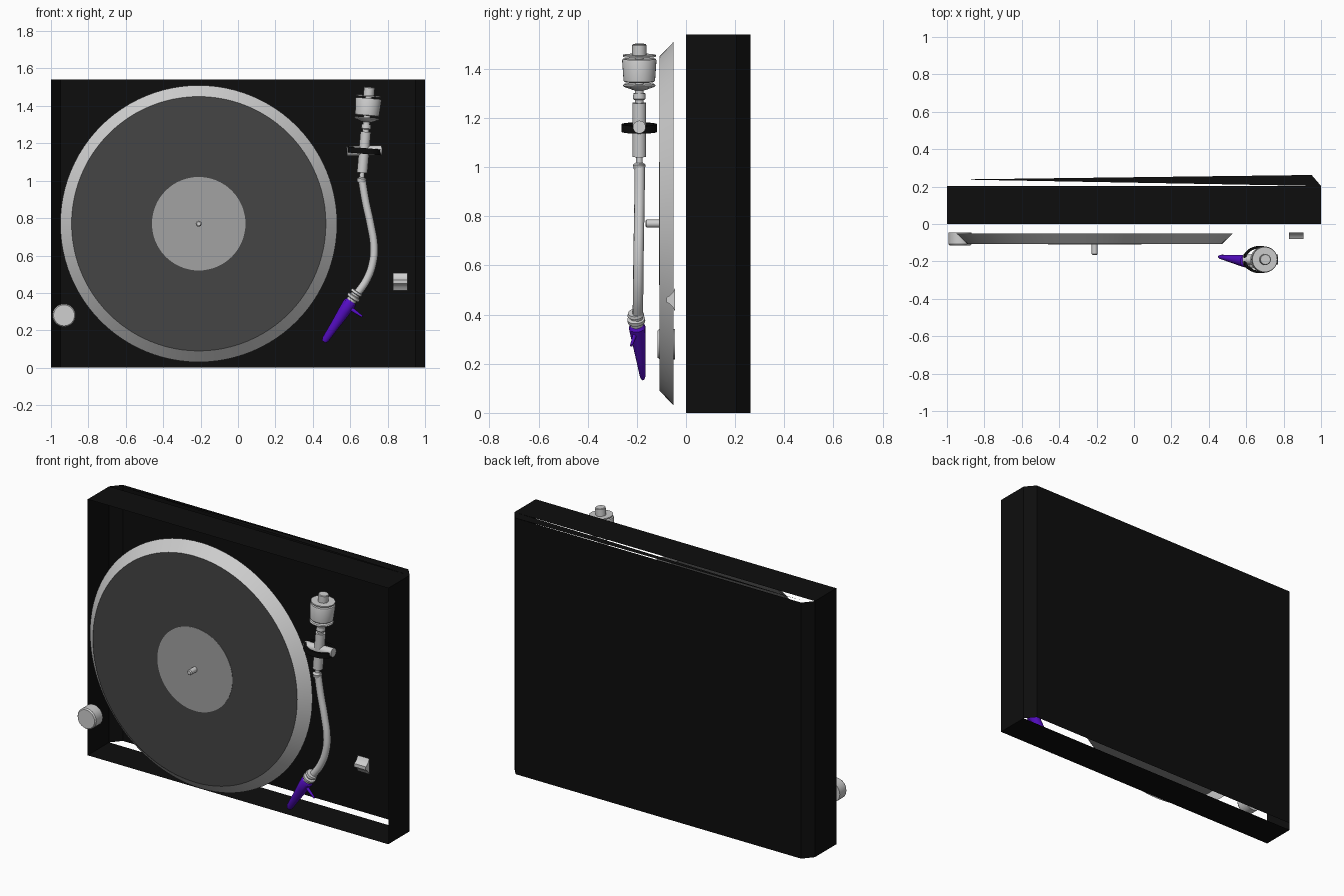
import bpy, bmesh, math
from mathutils import Vector

if "Cube" in bpy.data.objects:
    bpy.data.objects.remove(bpy.data.objects["Cube"])


def material(name, rgb):
    m = bpy.data.materials.new(name)
    m.diffuse_color = (*rgb, 1)
    m.use_nodes = True
    m.node_tree.nodes["Principled BSDF"].inputs["Base Color"].default_value = m.diffuse_color
    return m


BLACK = material("black", (0.004, 0.004, 0.004))
METAL = material("light metal", (0.62, 0.62, 0.62))
MAT = material("dark grey mat", (0.06, 0.06, 0.06))
LABEL = material("grey label", (0.36, 0.36, 0.36))
PURPLE = material("purple", (0.09, 0.004, 0.55))


def finish(name, bm, mat, smooth=True):
    me = bpy.data.meshes.new(name)
    bm.to_mesh(me)
    bm.free()
    ob = bpy.data.objects.new(name, me)
    bpy.context.collection.objects.link(ob)
    me.materials.append(mat)
    if smooth:
        bpy.ops.object.select_all(action='DESELECT')
        ob.select_set(True)
        bpy.context.view_layer.objects.active = ob
        bpy.ops.object.shade_smooth_by_angle(angle=math.radians(35))
    return ob


def loft(name, origin, direction, sections, mat, segs=32, caps=True):
    """Rings (distance, radius_a, radius_b) along a direction, skinned together."""
    o, d = Vector(origin), Vector(direction).normalized()
    v = Vector((0, 1, 0)) if abs(d.y) < 0.9 else Vector((0, 0, 1))
    u = v.cross(d).normalized()
    v = d.cross(u)
    bm = bmesh.new()
    rings = []
    for s in sections:
        t, ra, rb = s if len(s) == 3 else (s[0], s[1], s[1])
        rings.append([bm.verts.new(o + d * t + u * ra * math.cos(a) + v * rb * math.sin(a))
                      for a in (2 * math.pi * i / segs for i in range(segs))])
    for r0, r1 in zip(rings, rings[1:]):
        for i in range(segs):
            j = (i + 1) % segs
            bm.faces.new((r0[i], r0[j], r1[j], r1[i]))
    if caps:
        bm.faces.new(rings[0][::-1])
        bm.faces.new(rings[-1])
    return finish(name, bm, mat)


def rod(name, p, q, r, mat, segs=24):
    d = Vector(q) - Vector(p)
    return loft(name, p, d, [(0, r), (d.length, r)], mat, segs)


# Plinth: thin shell, open at the front, with chamfered rear corners
H, D, E = 1.54, 0.203, 0.262
outline = [(-1, 0), (-1, D), (-0.95, E), (0.95, E), (1, D), (1, 0)]
bm = bmesh.new()
low = [bm.verts.new((x, y, 0)) for x, y in outline]
top = [bm.verts.new((x, y, H)) for x, y in outline]
for i in range(5):
    bm.faces.new((low[i], top[i], top[i + 1], low[i + 1]))
for row in (low, top):
    bm.faces.new((row[0], row[1], row[4], row[5]))
# sliver closing part of the gap at the top rear
tip = bm.verts.new((-0.95, 0.238, H))
bm.faces.new((tip, top[4], top[3]))
finish("plinth", bm, BLACK, smooth=False)

# Platter, mat, label and spindle
CX, CZ = -0.21, 0.77
FWD = (0, -1, 0)
loft("platter_rim", (CX, -0.05, CZ), FWD, [(0, 0.74), (0.058, 0.68)], METAL, 96, caps=False)
loft("platter_mat", (CX, -0.105, CZ), FWD, [(0, 0.68), (0.003, 0.68)], MAT, 96)
loft("record_label", (CX, -0.108, CZ), FWD, [(0, 0.25), (0.002, 0.25)], LABEL, 64)
loft("spindle", (CX, -0.108, CZ), FWD, [(0, 0.016), (0.052, 0.016), (0.057, 0.011)], METAL, 16)

# Speed knob
loft("speed_knob", (-0.93, -0.045, 0.28), FWD,
     [(0, 0.062), (0.062, 0.062), (0.07, 0.056)], METAL, 32)

# Rocker switch: concave profile extruded sideways
profile = [(-0.045, 0.507), (-0.055, 0.488), (-0.068, 0.476), (-0.079, 0.470),
           (-0.079, 0.450), (-0.068, 0.444), (-0.055, 0.432), (-0.045, 0.413)]
bm = bmesh.new()
sides = [[bm.verts.new((x, y, z)) for y, z in profile] for x in (0.828, 0.905)]
bm.faces.new(sides[0])
bm.faces.new(sides[1][::-1])
for i in range(len(profile)):
    j = (i + 1) % len(profile)
    bm.faces.new((sides[0][i], sides[1][i], sides[1][j], sides[0][j]))
bmesh.ops.recalc_face_normals(bm, faces=bm.faces)
finish("rocker_switch", bm, METAL)

# Tonearm rear assembly, all turned on one slightly leaning axis
BASE, AXIS = (0.663, -0.19, 1.03), (0.04, 0, 0.47)
parts = {
    "pivot_tube": [(0.012, 0.028), (0.232, 0.028)],
    "neck": [(0.23, 0.018), (0.43, 0.018)],
    "neck_collar": [(0.245, 0.022), (0.25, 0.026), (0.272, 0.024)],
    "lower_weight_disc": [(0.285, 0.026), (0.298, 0.062), (0.304, 0.067), (0.309, 0.062)],
    "counterweight": [(0.318, 0.06), (0.322, 0.064), (0.405, 0.07), (0.412, 0.067)],
    "upper_weight_disc": [(0.421, 0.067), (0.428, 0.067)],
    "weight_cap": [(0.428, 0.029), (0.468, 0.029), (0.472, 0.026)],
    "arm_ferrule": [(-0.04, 0.022), (-0.02, 0.026), (-0.012, 0.014), (0.014, 0.012)],
}
for name, prof in parts.items():
    loft(name, BASE, AXIS, prof, METAL)

# Gimbal: black ring with a pin through it
loft("gimbal_ring", BASE, AXIS,
     [(0.114, 0.092, 0.073), (0.145, 0.092, 0.073), (0.145, 0.078, 0.06),
      (0.114, 0.078, 0.06), (0.114, 0.092, 0.073)], BLACK, 32, caps=False)
rod("gimbal_pin", (0.582, -0.19, 1.157), (0.769, -0.19, 1.163), 0.026, METAL)

# Curved arm tube
path = [(0.662, -0.188, 1.01), (0.682, -0.189, 0.89), (0.709, -0.191, 0.765),
        (0.727, -0.193, 0.65), (0.722, -0.194, 0.57), (0.69, -0.195, 0.475), (0.625, -0.197, 0.38)]
cu = bpy.data.curves.new("arm_path", 'CURVE')
cu.dimensions = '3D'
cu.bevel_depth = 0.021
cu.bevel_resolution = 4
cu.use_fill_caps = True
sp = cu.splines.new('BEZIER')
sp.bezier_points.add(len(path) - 1)
for bp, co in zip(sp.bezier_points, path):
    bp.co = co
    bp.handle_left_type = bp.handle_right_type = 'AUTO'
arm = bpy.data.objects.new("arm_tube", cu)
bpy.context.collection.objects.link(arm)
cu.materials.append(METAL)
bpy.ops.object.select_all(action='DESELECT')
arm.select_set(True)
bpy.context.view_layer.objects.active = arm
bpy.ops.object.convert(target='MESH')
bpy.ops.object.shade_smooth_by_angle(angle=math.radians(35))

# Collar, tapered headshell and finger lift
HEAD, AIM = (0.605, -0.2, 0.358), (-0.145, 0.025, -0.218)
loft("head_collar", HEAD, [-c for c in AIM],
     [(-0.005, 0.027), (0.012, 0.027), (0.016, 0.036), (0.03, 0.036),
      (0.034, 0.024), (0.044, 0.024), (0.048, 0.034), (0.06, 0.03)], METAL, 24)
loft("headshell", HEAD, AIM,
     [(0, 0.026, 0.028), (0.012, 0.036, 0.034), (0.07, 0.032, 0.029), (0.15, 0.025, 0.021),
      (0.25, 0.019, 0.012), (0.264, 0.012, 0.007)], PURPLE, 16)
lift = (0.59, -0.205, 0.325)
loft("finger_lift", lift, (0.075, -0.018, -0.052),
     [(0, 0.012, 0.009), (0.05, 0.009, 0.007), (0.092, 0.005, 0.005)], PURPLE, 12)
